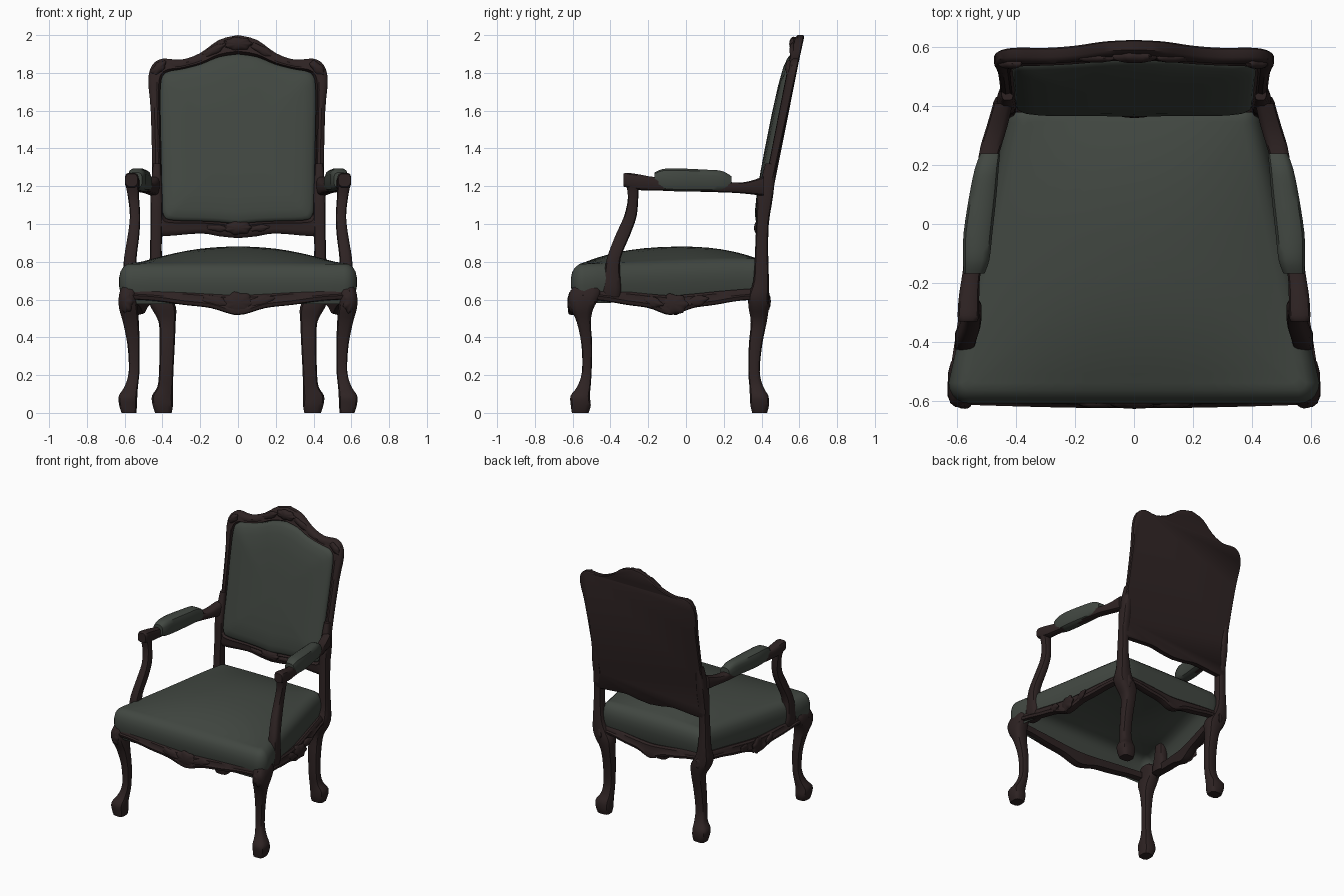
import bpy, bmesh, math
from mathutils import Vector, Matrix

if "Cube" in bpy.data.objects:
    bpy.data.objects.remove(bpy.data.objects["Cube"])
made = []


def material(name, rgb):
    m = bpy.data.materials.new(name)
    m.use_nodes = True
    m.diffuse_color = (*rgb, 1)
    m.node_tree.nodes["Principled BSDF"].inputs["Base Color"].default_value = (*rgb, 1)
    return m


WOOD = material("dark wood", (0.027, 0.0165, 0.0165))
FABRIC = material("grey green fabric", (0.053, 0.063, 0.053))


def finish(name, bm, mat):
    bmesh.ops.recalc_face_normals(bm, faces=bm.faces)
    mesh = bpy.data.meshes.new(name)
    bm.to_mesh(mesh)
    bm.free()
    mesh.materials.append(mat)
    ob = bpy.data.objects.new(name, mesh)
    bpy.context.collection.objects.link(ob)
    made.append(ob)


def loft(name, rings, mat, closed=True):
    """Skin a list of equal closed rings; the first end may stay open."""
    bm = bmesh.new()
    vs = [[bm.verts.new(p) for p in r] for r in rings]
    n = len(vs[0])
    for a, b in zip(vs, vs[1:]):
        for i in range(n):
            j = (i + 1) % n
            bm.faces.new((a[i], a[j], b[j], b[i]))
    if closed:
        bm.faces.new(vs[0])
    bm.faces.new(vs[-1])
    finish(name, bm, mat)


def spline(pts, n=3):
    """Smooth interpolation through points of any dimension."""
    out = []
    for i in range(len(pts) - 1):
        p0, p1, p2, p3 = (pts[max(i - 1, 0)], pts[i], pts[i + 1], pts[min(i + 2, len(pts) - 1)])
        for k in range(n):
            t = k / n
            out.append(tuple(b + (c - a) * t / 2 + (a - 2.5 * b + 2 * c - d / 2) * t * t
                             + (-a + 3 * b - 3 * c + d) * t ** 3 / 2
                             for a, b, c, d in zip(p0, p1, p2, p3)))
    return out + [tuple(pts[-1])]


def limb(name, axis, stations, mat, power=0.6):
    """Mirrored pair of carved members; station = x, y, z, half width, half depth."""
    for side, s in (("left", 1), ("right", -1)):
        rings = []
        for x, y, z, a, b in spline(stations):
            ring = []
            for k in range(12):
                t = math.tau * (k + 0.5) / 12
                u, v = (math.copysign(abs(f) ** power, f) for f in (math.cos(t), math.sin(t)))
                ring.append((s * (x + a * u), y + b * v, z) if axis == "z"
                            else (s * (x + a * u), y, z + b * v))
            rings.append(ring)
        loft(f"{side}_{name}", rings, mat)


def carving(name, loc, size, turn=0.0, roll=0.0, lobes=7):
    """Scalloped boss facing -y, rolled in its plane, then turned about z."""
    bm = bmesh.new()
    bmesh.ops.create_uvsphere(bm, u_segments=28, v_segments=8, radius=1)
    for v in bm.verts:
        f = 1 + 0.1 * math.cos(lobes * math.atan2(v.co.y, v.co.x))
        v.co = Vector((v.co.x * f * size[0], -v.co.z * size[1], v.co.y * f * size[2]))
    bm.transform(Matrix.Translation(loc) @ Matrix.Rotation(turn, 4, "Z")
                 @ Matrix.Rotation(roll, 4, "Y"))
    finish(name, bm, WOOD)


# Legs, with the rear ones running up into the back posts
limb("front_leg", "z", [
    (.577, -.56, 0, .04, .045), (.582, -.557, .04, .048, .054), (.582, -.56, .09, .05, .052),
    (.565, -.54, .14, .036, .036), (.55, -.525, .22, .029, .026), (.553, -.525, .36, .033, .029),
    (.567, -.541, .48, .043, .038), (.58, -.55, .55, .05, .06), (.585, -.542, .605, .048, .082),
    (.58, -.53, .65, .044, .08), (.57, -.53, .69, .035, .05)], WOOD)
limb("back_leg_and_post", "z", [
    (.395, .39, 0, .045, .04), (.398, .39, .04, .055, .05), (.4, .387, .09, .057, .05),
    (.385, .372, .14, .042, .037), (.38, .36, .22, .039, .031), (.375, .368, .36, .041, .036),
    (.375, .385, .48, .046, .043), (.395, .385, .56, .068, .055), (.42, .385, .62, .06, .055),
    (.432, .398, .7, .042, .042), (.435, .4, .84, .032, .036), (.432, .405, 1, .032, .034),
    (.432, .42, 1.15, .032, .042), (.43, .45, 1.32, .02, .03)], WOOD)

# Arms: curved supports, rails and padded cuffs
limb("arm_support", "z", [
    (.56, -.4, .59, .033, .05), (.57, -.398, .65, .037, .056), (.572, -.392, .72, .037, .045),
    (.57, -.382, .82, .034, .037), (.553, -.335, .94, .031, .039), (.545, -.295, 1.04, .028, .034),
    (.553, -.28, 1.14, .03, .028), (.562, -.285, 1.22, .036, .035)], WOOD)
limb("arm_rail", "y", [
    (.564, -.332, 1.232, .032, .034), (.563, -.31, 1.232, .037, .04),
    (.56, -.24, 1.22, .035, .042), (.55, -.15, 1.212, .031, .036), (.51, .15, 1.2, .03, .032),
    (.487, .26, 1.192, .036, .028), (.466, .33, 1.192, .036, .034),
    (.445, .41, 1.2, .034, .052)], WOOD)
limb("arm_pad", "y", [
    (.543, -.168, 1.233, .036, .04), (.536, -.12, 1.235, .046, .058), (.53, -.03, 1.233, .05, .062),
    (.513, .1, 1.23, .047, .059), (.5, .19, 1.227, .041, .055), (.488, .24, 1.217, .034, .037)],
    FABRIC)


# Seat cushion: hollow rounded trapezoid shell with a crowned top
def seat_outline(inset, scale):
    r, ring = 0.07, []
    corners = [(.63, -.61, -90), (.435, .415, 0), (-.435, .415, 90), (-.63, -.61, 180)]
    for x, y, start in corners:
        cx, cy = x - math.copysign(r, x), y - math.copysign(r, y)
        for k in range(6):
            t = math.radians(start + 18 * k)
            ring.append((cx + (r - inset) * math.cos(t), cy + (r - inset) * math.sin(t)))
    dense = []
    for a, b in zip(ring, ring[1:] + ring[:1]):
        steps = 12 if math.dist(a, b) > 0.2 else 1
        dense += [(a[0] + (b[0] - a[0]) * k / steps, a[1] + (b[1] - a[1]) * k / steps)
                  for k in range(steps)]
    return [(x * scale, (y + .08) * scale - .08) for x, y in dense]


def crown_height(x, y):
    u = min(1, abs(x) / (.47 - .19 * y))
    v = min(1, abs(y + .09) / .47)
    return .805 + .03 * y + .077 * (1 - u ** 2.2) * (1 - v ** 2.4)


levels = [[(x, y, z + .03 * y) for x, y in seat_outline(i, 1)] for i, z in
          ((.022, .595), (.01, .635), (0, .69), (0, .73), (.008, .765), (.022, .787))]
crown = [[(x, y, crown_height(x, y)) for x, y in seat_outline(.045, s)]
         for s in (1, .95, .88, .8, .7, .58, .45, .3, .15, .03)]
loft("seat_cushion", levels + crown, FABRIC, closed=False)

# Serpentine seat rails, each with a shaped lower edge and a bead
half = [(.66, .6), (.652, .592), (.642, .572), (.63, .555), (.622, .518)]
EDGE = spline(half + half[-2::-1], 4)


def seat_rail(name, start, end, bow):
    a, b = Vector(start), Vector(end)
    out = Vector(((b - a).y, -(b - a).x)).normalized()
    rings = []
    for i, (top, low) in enumerate(EDGE):
        t = i / (len(EDGE) - 1)
        p = a.lerp(b, t) + out * bow * math.sin(math.pi * t)
        section = [(-.05, top - .01), (-.012, top), (0, top - .012), (.002, (top + low) / 2),
                   (.012, low + .022), (.006, low + .004), (-.012, low), (-.045, low + .008)]
        rings.append([(*(p + out * d), z) for d, z in section])
    loft(name, rings, WOOD)


seat_rail("front_seat_rail", (-.58, -.602), (.58, -.602), .012)
seat_rail("back_seat_rail", (.42, .412), (-.42, .412), .008)
seat_rail("left_seat_rail", (.62, -.55), (.446, .39), .01)
seat_rail("right_seat_rail", (-.446, .39), (-.62, -.55), .01)


# Backrest: raked frame with a solid rear panel and a domed cushion
def rear(z):
    return .437 + max(0, z - 1.12) * .217


def front(z):
    return .384 + max(0, z - 1) * .196


def outline(pts):
    h = spline(pts)
    return h + [(-x, z) for x, z in h[-2:0:-1]]


OUTER = outline([(0, 2), (.1, 1.975), (.2, 1.905), (.3, 1.87), (.4, 1.875), (.455, 1.84),
                 (.475, 1.76), (.462, 1.6), (.455, 1.3), (.46, 1.05), (.455, .95), (.4, .935),
                 (.2, .95), (.1, .935), (0, .925)])
INNER = outline([(0, 1.9), (.1, 1.885), (.2, 1.845), (.3, 1.82), (.36, 1.81), (.395, 1.79),
                 (.41, 1.74), (.412, 1.6), (.406, 1.3), (.403, 1.1), (.39, 1.04), (.35, 1.02),
                 (.2, 1.015), (.1, 1.01), (0, 1)])


def frame_ring(t, face, dy):
    ring = [(a[0] + (b[0] - a[0]) * t, a[1] + (b[1] - a[1]) * t) for a, b in zip(OUTER, INNER)]
    return [(x, face(z) + dy, z) for x, z in ring]


loft("back_frame", [frame_ring(*r) for r in (
    (.12, rear, 0), (0, rear, -.006), (0, front, .012), (.12, front, .002), (.4, front, -.006),
    (.7, front, -.002), (.85, front, -.008), (1, front, .02))], WOOD)


def pad_ring(s, dy):
    return [(x * s, front(1.42 + (z - 1.42) * s) + dy, 1.42 + (z - 1.42) * s) for x, z in INNER]


loft("back_cushion", [pad_ring(*r) for r in (
    (1, .02), (1, 0), (.985, -.01), (.95, -.02), (.85, -.032), (.65, -.04),
    (.35, -.044), (.05, -.045))], FABRIC)

# Carved shells and leaves
carving("crest_shell", (0, front(1.95), 1.953), (.075, .024, .036))
carving("lower_back_shell", (0, front(1), .98), (.075, .024, .036))
carving("front_rail_shell", (0, -.608, .58), (.085, .02, .058))
for side, s in (("left", 1), ("right", -1)):
    carving(f"{side}_crest_leaf", (s * .13, front(1.92), 1.918), (.07, .016, .022), 0, s * .5, 5)
    carving(f"{side}_shoulder_leaf", (s * .42, front(1.82), 1.825), (.05, .018, .025), 0, s * .8, 5)
    carving(f"{side}_lower_back_leaf", (s * .11, front(1), .978), (.06, .014, .018), 0, -s * .1, 5)
    carving(f"{side}_front_rail_leaf", (s * .12, -.61, .59), (.075, .016, .03), 0, -s * .25, 5)
    carving(f"{side}_side_rail_shell", (s * .542, -.07, .575), (.08, .02, .054), s * 1.39)
    for end, d in (("front", -1), ("back", 1)):
        carving(f"{side}_side_{end}_leaf", (s * (.542 - d * .02), -.07 + d * .12, .59),
                (.07, .014, .027), s * 1.39, -d * s * .25, 5)
    carving(f"{side}_front_knee_shell", (s * .592, -.597, .59), (.04, .026, .06), s * .5)
    carving(f"{side}_back_knee_shell", (s * .425, .42, .59), (.042, .016, .055), s * 2.5)

# Smooth shading with crisp carved edges
bpy.ops.object.select_all(action="DESELECT")
for ob in made:
    ob.select_set(True)
bpy.context.view_layer.objects.active = made[0]
bpy.ops.object.shade_smooth_by_angle(angle=math.radians(40))
